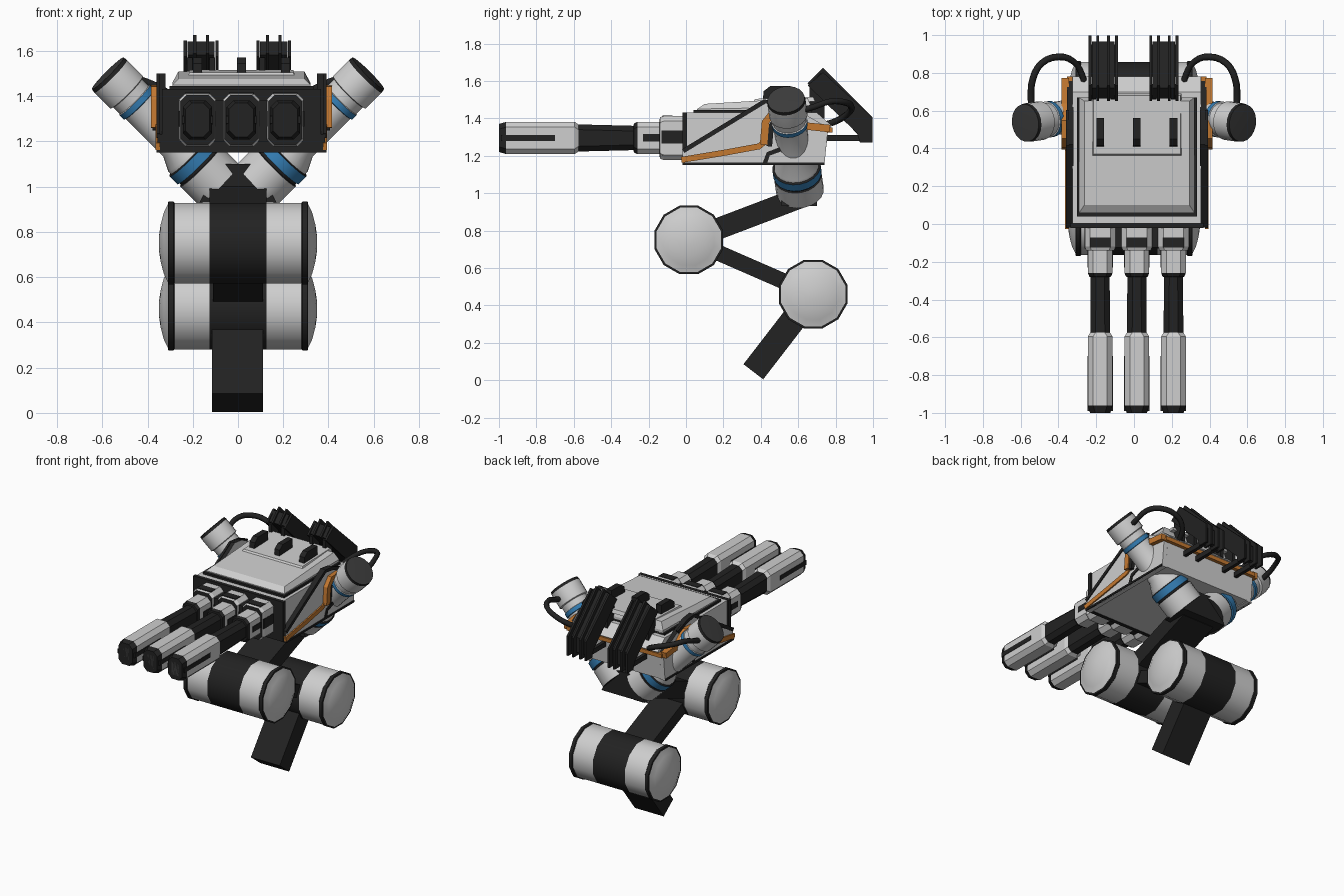
import bpy, bmesh, math
from mathutils import Vector

if "Cube" in bpy.data.objects:
    bpy.data.objects.remove(bpy.data.objects["Cube"])

CX = 0.015  # centre of the gun housing


def material(name, rgb):
    m = bpy.data.materials.new(name)
    m.diffuse_color = (*rgb, 1)
    m.use_nodes = True
    m.node_tree.nodes["Principled BSDF"].inputs["Base Color"].default_value = m.diffuse_color
    return m


LIGHT = material("light_grey", (0.62, 0.62, 0.62))
BLACK = material("black", (0.016, 0.016, 0.016))
BLUE = material("blue", (0.035, 0.21, 0.46))
ORANGE = material("orange", (0.55, 0.19, 0.03))
GREY = material("dark_grey", (0.045, 0.045, 0.045))
MATS = [LIGHT, BLACK, BLUE, ORANGE, GREY]


def loft(name, rings, mats, caps=None, smooth=False):
    """Skin closed rings; mats[i] colours the band between ring i and i+1."""
    bm = bmesh.new()
    vs = [[bm.verts.new(p) for p in r] for r in rings]
    n = len(rings[0])
    for i in range(len(rings) - 1):
        for k in range(n):
            f = bm.faces.new((vs[i][k], vs[i][(k + 1) % n], vs[i + 1][(k + 1) % n], vs[i + 1][k]))
            f.material_index = MATS.index(mats[i])
    caps = caps or (mats[0], mats[len(rings) - 2])
    for r, m in ((vs[0], caps[0]), (vs[-1], caps[1])):
        bm.faces.new(r).material_index = MATS.index(m)
    bmesh.ops.recalc_face_normals(bm, faces=bm.faces)
    me = bpy.data.meshes.new(name)
    bm.to_mesh(me)
    bm.free()
    for m in MATS:
        me.materials.append(m)
    ob = bpy.data.objects.new(name, me)
    bpy.context.collection.objects.link(ob)
    if smooth:
        bpy.ops.object.select_all(action='DESELECT')
        ob.select_set(True)
        bpy.context.view_layer.objects.active = ob
        bpy.ops.object.shade_smooth_by_angle(angle=math.radians(35))
    return ob


def lathe(name, start, axis, profile, n, caps=None):
    """profile: (distance, radius, material of the next band)"""
    a = Vector(axis).normalized()
    u = a.cross(Vector((0, 1, 0))).normalized()
    v = a.cross(u)
    rings = [[Vector(start) + a * t + (u * math.cos(g) + v * math.sin(g)) * r
              for g in ((k + 0.5) * math.tau / n for k in range(n))] for t, r, _ in profile]
    return loft(name, rings, [p[2] for p in profile], caps, True)


def extrude(name, pts, x0, x1, mat):
    """Side outline (y, z) extruded along x."""
    return loft(name, [[(x, y, z) for y, z in pts] for x in (x0, x1)], [mat])


def box(name, x0, x1, y0, y1, z0, z1, mat):
    return extrude(name, [(y0, z0), (y1, z0), (y1, z1), (y0, z1)], x0, x1, mat)


def ribbon(name, pts, w, x0, x1, mat):
    """Flat strip of width w along a side path."""
    left, right = [], []
    for i, p in enumerate(pts):
        d = Vector(pts[min(i + 1, len(pts) - 1)]) - Vector(pts[max(i - 1, 0)])
        nrm = Vector((-d.y, d.x)).normalized() * w / 2
        left.append(tuple(Vector(p) + nrm))
        right.append(tuple(Vector(p) - nrm))
    return extrude(name, left + right[::-1], x0, x1, mat)


def paint(ob, mat, rule):
    for f in ob.data.polygons:
        if rule(f.normal, f.center):
            f.material_index = MATS.index(mat)


# Folding support: two drums and the bars between them
half = [(0.125, 0.185, LIGHT), (0.28, 0.185, BLACK), (0.285, 0.19, BLACK), (0.308, 0.19, BLACK),
        (0.31, 0.178, LIGHT), (0.328, 0.14, LIGHT), (0.342, 0.085, LIGHT), (0.35, 0.03, LIGHT)]
left = [(-half[i][0], half[i][1], half[i - 1][2] if i else BLACK) for i in range(len(half) - 1, -1, -1)]
for name, y, z in (("upper_drum", 0.015, 0.75), ("lower_drum", 0.68, 0.46)):
    lathe(name, (0, y, z), (1, 0, 0), left + half, 12, (LIGHT, LIGHT))
ribbon("foot_bar", [(0.36, 0.045), (0.68, 0.46)], 0.133, -0.115, 0.11, BLACK)
ribbon("middle_bar", [(0.68, 0.46), (0.015, 0.75)], 0.085, -0.11, 0.11, BLACK)
ribbon("upper_bar", [(0.015, 0.75), (0.62, 0.98)], 0.115, -0.125, 0.125, BLACK)
loft("yoke_block", [[(-0.17, y, 0.93), (0.17, y, 0.93), (0.08, y, 1.1), (-0.08, y, 1.1)]
                    for y in (0.51, 0.7)], [BLACK])

# V-shaped round arms with blue rings, and hoses from their heads
arm = [(0, 0.128, LIGHT), (0.115, 0.128, BLACK), (0.118, 0.12, BLACK), (0.13, 0.12, BLUE),
       (0.131, 0.13, BLUE), (0.18, 0.13, BLACK), (0.185, 0.12, LIGHT), (0.2, 0.118, LIGHT),
       (0.26, 0.088, LIGHT), (0.5, 0.088, BLUE), (0.503, 0.096, BLUE), (0.53, 0.096, LIGHT),
       (0.533, 0.09, LIGHT), (0.575, 0.09, LIGHT), (0.58, 0.103, LIGHT), (0.68, 0.103, BLACK),
       (0.698, 0.1, GREY), (0.699, 0.085, GREY)]
for s, side in ((-1, "left"), (1, "right")):
    lathe(side + "_arm", (s * 0.085, 0.61, 1.01), (s * 0.49, -0.075, 0.49), arm, 20, (BLACK, GREY))
    cu = bpy.data.curves.new(side + "_hose", 'CURVE')
    cu.dimensions = '3D'
    cu.bevel_depth = 0.018
    cu.bevel_resolution = 1
    cu.use_fill_caps = True
    cu.resolution_u = 3
    path = [(0.54, 0.6, 1.44), (0.545, 0.68, 1.46), (0.535, 0.77, 1.49), (0.49, 0.85, 1.485),
            (0.4, 0.885, 1.46), (0.32, 0.86, 1.42), (0.275, 0.79, 1.38), (0.26, 0.72, 1.36)]
    sp = cu.splines.new('BEZIER')
    sp.bezier_points.add(len(path) - 1)
    for b, (x, y, z) in zip(sp.bezier_points, path):
        b.co = (s * x, y, z)
        b.handle_left_type = b.handle_right_type = 'AUTO'
    cu.materials.append(BLACK)
    bpy.context.collection.objects.link(bpy.data.objects.new(side + "_hose", cu))

# Housing core with dark front
core = extrude("housing", [(0, 1.155), (0.74, 1.155), (0.76, 1.34), (0.78, 1.36), (0.7, 1.43), (0, 1.43)],
               CX - 0.34, CX + 0.34, LIGHT)
paint(core, BLACK, lambda n, c: n.y < -0.5)
box("front_plate", CX - 0.352, CX + 0.352, -0.02, 0.005, 1.152, 1.432, BLACK)
box("rear_stripe", CX - 0.37, CX + 0.37, 0.752, 0.782, 1.325, 1.352, ORANGE)

# Side walls with black rims and orange stripes
for s, side in ((-1, "left"), (1, "right")):
    wall = extrude(side + "_wall", [(-0.018, 1.15), (-0.018, 1.23), (0.42, 1.5), (0.5, 1.49), (0.62, 1.43),
                                    (0.76, 1.35), (0.74, 1.15)], CX + s * 0.335, CX + s * 0.37, LIGHT)
    paint(wall, BLACK, lambda n, c: n.z > 0.3 or n.y < -0.5)
    a, b = CX + s * 0.36, CX + s * 0.376
    ribbon(side + "_rim", [(-0.015, 1.225), (0.42, 1.49), (0.5, 1.48), (0.6, 1.44)], 0.024, a, b, BLACK)
    ribbon(side + "_wall_seam", [(0.42, 1.155), (0.44, 1.21), (0.52, 1.24)], 0.024, a, b, BLACK)
    box(side + "_lower_edge", a, b, -0.018, 0.74, 1.15, 1.163, BLACK)
    ribbon(side + "_stripe", [(-0.025, 1.178), (0.2, 1.215), (0.39, 1.25), (0.44, 1.29)], 0.032,
           a, CX + s * 0.379, ORANGE)
    ribbon(side + "_arch", [(0.415, 1.26), (0.425, 1.38), (0.46, 1.425), (0.54, 1.43), (0.63, 1.36),
                            (0.77, 1.345)], 0.04, a, CX + s * 0.4, ORANGE)
    ribbon(side + "_arch_liner", [(0.445, 1.25), (0.455, 1.36), (0.48, 1.395), (0.55, 1.4), (0.63, 1.33)],
           0.03, a, CX + s * 0.392, BLACK)

# Top cover on a black gasket
box("cover_gasket", CX - 0.318, CX + 0.318, 0.04, 0.67, 1.42, 1.444, BLACK)
loft("top_cover", [[(CX - w, y0, z0), (CX + w, y0, z0), (CX + w, y1, z1), (CX - w, y1, z1)]
                   for w, y0, y1, z0, z1 in ((0.305, 0.06, 0.67, 1.435, 1.435),
                                             (0.305, 0.06, 0.67, 1.45, 1.46),
                                             (0.278, 0.1, 0.65, 1.477, 1.51))], [LIGHT, LIGHT])
loft("cover_panel", [[(CX - w, y, 1.49), (CX + w, y, 1.49), (CX + w, 0.69, 1.49), (CX - w, 0.69, 1.49)]
                     if lo else [(CX - w, y, 1.504), (CX + w, y, 1.504), (CX + w, 0.68, 1.515), (CX - w, 0.68, 1.515)]
                     for lo, w, y in ((1, 0.237, 0.36), (0, 0.23, 0.37))], [LIGHT])


def octagon(y, w, h, c=0.028):
    a, b, z = w / 2, h / 2, 1.295
    return [(x, y, z + q) for x, q in ((-a + c, -b), (a - c, -b), (a, -b + c), (a, b - c),
                                       (a - c, b), (-a + c, b), (-a, b - c), (-a, -b + c))]


# Three barrels, each with collar, slots and a sight fin above
barrel = [(-1.0, 0.108, 0.15, BLACK), (-0.962, 0.13, 0.172, LIGHT), (-0.595, 0.13, 0.172, LIGHT),
          (-0.575, 0.105, 0.145, BLACK), (-0.28, 0.1, 0.13, BLACK), (-0.279, 0.115, 0.155, BLACK),
          (-0.26, 0.13, 0.172, LIGHT), (-0.141, 0.13, 0.172, BLACK), (-0.14, 0.15, 0.22, LIGHT),
          (-0.12, 0.163, 0.236, LIGHT), (0.01, 0.163, 0.236, LIGHT)]
for i in (-1, 0, 1):
    x = CX + i * 0.194
    ob = loft("barrel", [octagon(y, w, h) for y, w, h, _ in barrel], [b[3] for b in barrel])
    ob.location.x = x
    for w, y0, y1, z0, z1 in ((0.135, -0.99, -0.7, 1.28, 1.312), (0.135, -0.23, -0.13, 1.275, 1.315),
                              (0.168, -0.13, 0.0, 1.265, 1.335)):
        box("barrel_slot", x - w / 2, x + w / 2, y0, y1, z0, z1, BLACK)
    box("collar_band", x - 0.055, x + 0.055, -0.125, -0.072, 1.405, 1.416, BLACK)
    extrude("sight_fin", [(0.41, 1.49), (0.415, 1.545), (0.45, 1.572), (0.56, 1.572), (0.56, 1.49)],
            x - 0.02, x + 0.02, BLACK)
    # rear cover ridges and muzzle face
    box("muzzle_face", x - 0.03, x + 0.03, -1.0, -0.99, 1.25, 1.34, GREY)
box("collar_bridge", CX - 0.27, CX + 0.27, -0.125, -0.01, 1.2, 1.38, BLACK)

# Two rear heat sinks with fins and brackets
for cx in (-0.163, 0.158):
    extrude("heat_sink", [(0.665, 1.583), (0.72, 1.642), (0.965, 1.4), (0.965, 1.295), (0.94, 1.29)],
            cx - 0.06, cx + 0.06, BLACK)
    for k in (-0.07, -0.028, 0.028, 0.07):
        up = 0 if abs(k) < 0.05 else 0.012
        extrude("heat_sink_fin", [(0.65, 1.588 - up), (0.733, 1.67 - 2 * up), (0.997, 1.405), (0.997, 1.27),
                                  (0.93, 1.27), (0.915, 1.32)], cx + k - 0.007, cx + k + 0.007, BLACK)
    for k in (-0.05, 0.05):
        box("heat_sink_bracket", cx + k - 0.012, cx + k + 0.012, 0.72, 0.95, 1.278, 1.312, BLACK)
        box("heat_sink_post", cx + k - 0.012, cx + k + 0.012, 0.66, 0.74, 1.4, 1.57, BLACK)
